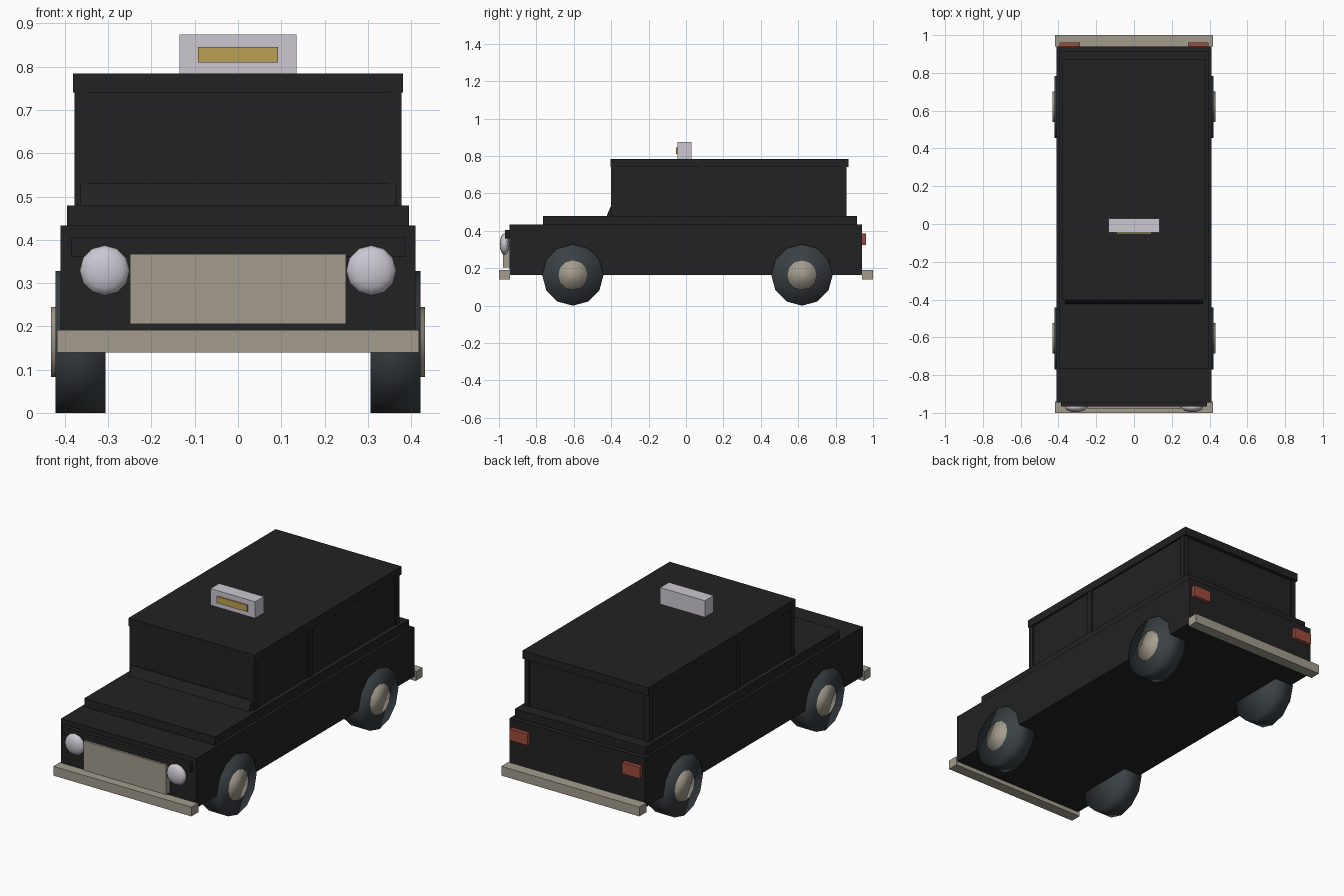
import bpy, bmesh, math
from mathutils import Matrix

if "Cube" in bpy.data.objects:
    bpy.data.objects.remove(bpy.data.objects["Cube"])


def material(name, rgb):
    m = bpy.data.materials.new(name)
    m.diffuse_color = (*rgb, 1)
    m.use_nodes = True
    m.node_tree.nodes["Principled BSDF"].inputs["Base Color"].default_value = m.diffuse_color
    return m


BLACK = material("black_paint", (0.016, 0.016, 0.016))
RUBBER = material("tyre_rubber", (0.042, 0.052, 0.058))
CREAM = material("cream_metal", (0.37, 0.335, 0.27))
WHITE = material("white_lamp", (0.60, 0.57, 0.64))
GOLD = material("gold_panel", (0.50, 0.35, 0.085))
RED = material("red_lamp", (0.33, 0.07, 0.045))


def finish(name, bm, mat, smooth=False):
    bmesh.ops.recalc_face_normals(bm, faces=bm.faces)
    me = bpy.data.meshes.new(name)
    bm.to_mesh(me)
    bm.free()
    me.materials.append(mat)
    for p in me.polygons:
        p.use_smooth = smooth
    ob = bpy.data.objects.new(name, me)
    bpy.context.collection.objects.link(ob)
    return ob


def box(name, x, y, z, mat):
    """Box from (min, max) ranges on each axis."""
    bm = bmesh.new()
    size = [b - a for a, b in (x, y, z)]
    mid = [(a + b) / 2 for a, b in (x, y, z)]
    bmesh.ops.create_cube(bm, size=1, matrix=Matrix.Translation(mid) @ Matrix.Diagonal((*size, 1)))
    return finish(name, bm, mat)


def disc(name, x0, x1, y, z, r, mat):
    """Smooth 12-sided cylinder lying along x."""
    bm = bmesh.new()
    m = Matrix.Translation(((x0 + x1) / 2, y, z)) @ Matrix.Rotation(math.pi / 2, 4, 'Y')
    bmesh.ops.create_cone(bm, cap_ends=True, segments=12, radius1=r, radius2=r,
                          depth=abs(x1 - x0), matrix=m)
    return finish(name, bm, mat, True)


def span(s, a, b):
    return tuple(sorted((s * a, s * b)))


# Body shell, raised waist and bonnet layer, cabin and roof
box("lower_body", (-0.41, 0.41), (-0.945, 0.94), (0.163, 0.433), BLACK)
box("waist_layer", (-0.395, 0.395), (-0.765, 0.914), (0.43, 0.479), BLACK)
box("cabin", (-0.37, 0.37), (-0.398, 0.85), (0.475, 0.745), BLACK)
box("roof", (-0.381, 0.381), (-0.403, 0.87), (0.74, 0.784), BLACK)

# Sloped cowl at the foot of the windscreen
bm = bmesh.new()
profile = [(-0.425, 0.477), (-0.39, 0.477), (-0.39, 0.53), (-0.403, 0.53)]
face = bm.faces.new([bm.verts.new((-0.364, y, z)) for y, z in profile])
ext = bmesh.ops.extrude_face_region(bm, geom=[face])
bmesh.ops.translate(bm, vec=(0.728, 0, 0),
                    verts=[v for v in ext["geom"] if isinstance(v, bmesh.types.BMVert)])
finish("windscreen_cowl", bm, BLACK)

# Nose trim, grille and bumpers
box("nose_panel", (-0.386, 0.386), (-0.967, -0.94), (0.36, 0.405), BLACK)
box("grille", (-0.25, 0.25), (-0.978, -0.94), (0.205, 0.367), CREAM)
box("front_bumper", (-0.418, 0.418), (-1.0, -0.94), (0.14, 0.191), CREAM)
box("rear_bumper", (-0.418, 0.418), (0.94, 1.0), (0.14, 0.191), CREAM)

# Roof sign with gold front panel
box("roof_sign", (-0.135, 0.135), (-0.045, 0.03), (0.78, 0.874), WHITE)
box("sign_panel", (-0.092, 0.092), (-0.053, -0.044), (0.81, 0.846), GOLD)

# Parts repeated on each side
for side, s in (("left", -1), ("right", 1)):
    for part, y0, y1 in (("front", -0.4, -0.37), ("middle", 0.075, 0.105), ("rear", 0.827, 0.857)):
        box(f"{part}_pillar_{side}", span(s, 0.35, 0.378), (y0, y1), (0.475, 0.745), BLACK)
    box(f"tail_light_{side}", span(s, 0.287, 0.395), (0.93, 0.962), (0.325, 0.387), RED)

    # Flattened round headlight, pole facing forward
    bm = bmesh.new()
    m = (Matrix.Translation((s * 0.308, -0.97, 0.329)) @ Matrix.Diagonal((0.058, 0.026, 0.058, 1))
         @ Matrix.Rotation(math.pi / 2, 4, 'X'))
    bmesh.ops.create_uvsphere(bm, u_segments=12, v_segments=8, radius=1, matrix=m)
    finish(f"headlight_{side}", bm, WHITE, True)

    # Wheels with hub caps
    for end, y in (("front", -0.605), ("rear", 0.62)):
        disc(f"{end}_tyre_{side}", s * 0.306, s * 0.422, y, 0.164, 0.164, RUBBER)
        disc(f"{end}_hub_{side}", s * 0.308, s * 0.432, y, 0.164, 0.081, CREAM)
